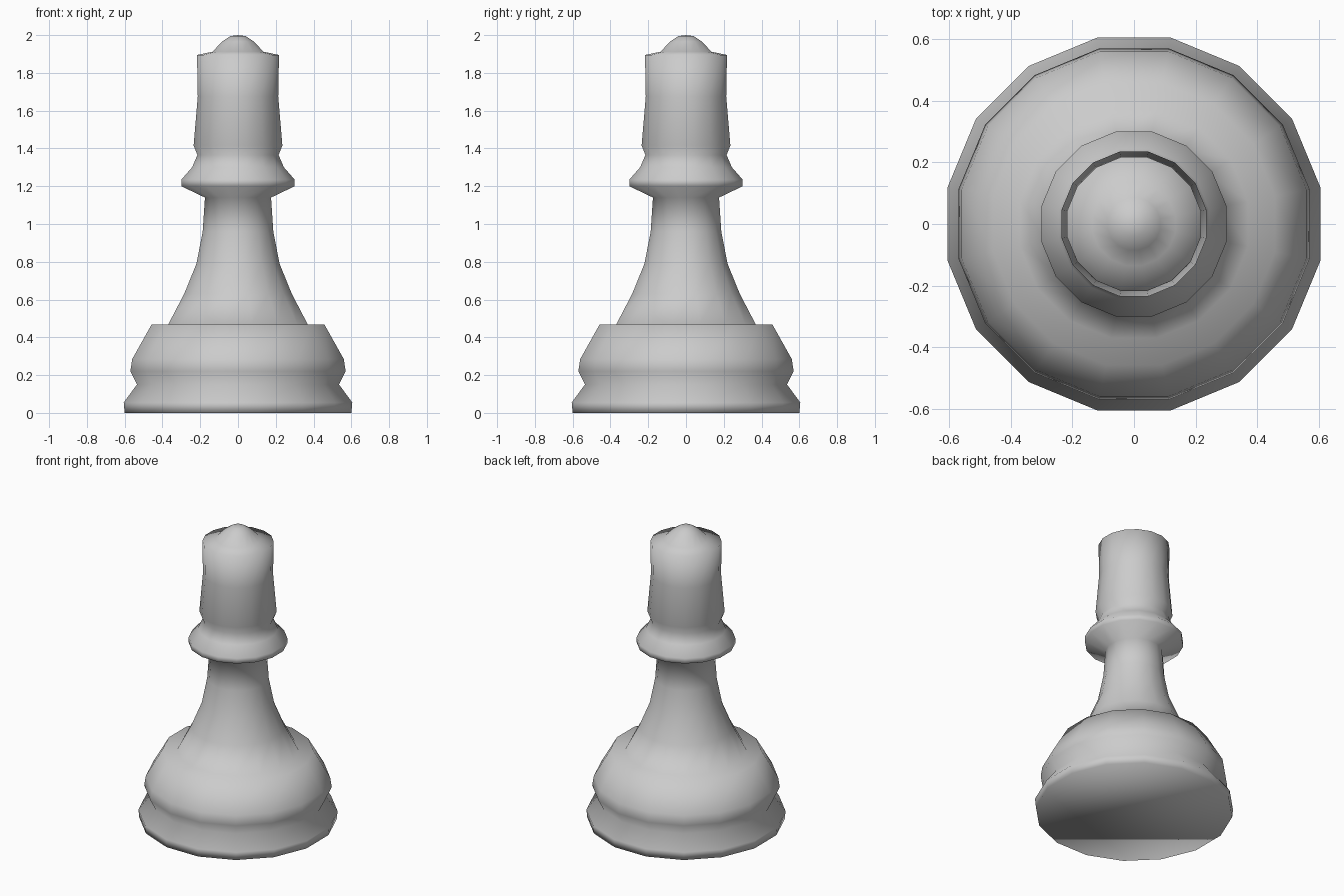
import bpy, bmesh, math

if "Cube" in bpy.data.objects:
    bpy.data.objects.remove(bpy.data.objects["Cube"])

SIDES = 16
HALF = math.pi / SIDES  # half-step turn so flats face the axes


def lathe(name, profile):
    """Spin a (half width, height) profile into a 16-sided solid."""
    bm = bmesh.new()
    rings = []
    for w, z in profile:
        if w == 0:
            rings.append([bm.verts.new((0, 0, z))] * SIDES)
            continue
        r = w / math.cos(HALF)
        rings.append([bm.verts.new((r * math.cos(HALF + 2 * HALF * i),
                                    r * math.sin(HALF + 2 * HALF * i), z))
                      for i in range(SIDES)])
    bm.faces.new(list(reversed(rings[0])))  # flat underside
    for a, b in zip(rings, rings[1:]):
        for i in range(SIDES):
            j = (i + 1) % SIDES
            quad = [a[i], a[j], b[j], b[i]]
            bm.faces.new(list(dict.fromkeys(quad)))
    bmesh.ops.recalc_face_normals(bm, faces=bm.faces)
    for f in bm.faces:
        f.smooth = True
    mesh = bpy.data.meshes.new(name)
    bm.to_mesh(mesh)
    bm.free()
    obj = bpy.data.objects.new(name, mesh)
    bpy.context.collection.objects.link(obj)
    return obj


# foot and stepped base
base = [(0.6, 0), (0.605, 0.055), (0.535, 0.15), (0.57, 0.22),
        (0.56, 0.285), (0.458, 0.467)]
# flared stem
stem = [(0.37, 0.467), (0.285, 0.63), (0.22, 0.79), (0.187, 0.96), (0.175, 1.14)]
# collar
collar = [(0.30, 1.20), (0.30, 1.235), (0.243, 1.30), (0.215, 1.365)]
# head and domed finial
head = [(0.235, 1.415), (0.213, 1.675), (0.217, 1.895), (0.135, 1.912),
        (0.085, 1.965), (0.04, 1.995), (0, 2.0)]

lathe("chess_piece", base + stem + collar + head)
